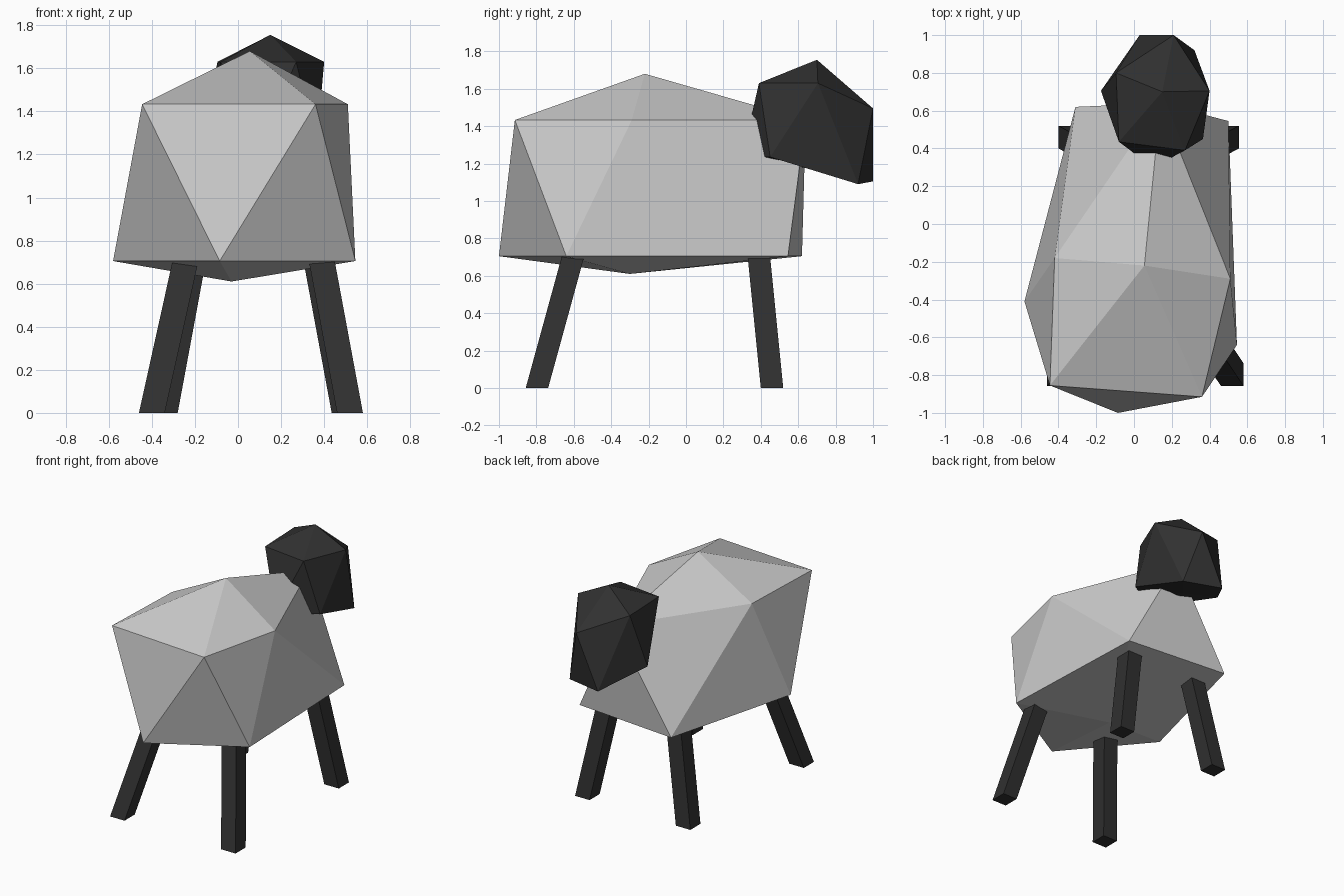
import bpy, bmesh

if "Cube" in bpy.data.objects:
    bpy.data.objects.remove(bpy.data.objects["Cube"])

dark = bpy.data.materials.new("dark")
dark.diffuse_color = (0.03, 0.03, 0.03, 1)
dark.use_nodes = True
dark.node_tree.nodes["Principled BSDF"].inputs["Base Color"].default_value = dark.diffuse_color


def finish(name, bm, mat=None):
    bmesh.ops.recalc_face_normals(bm, faces=bm.faces)
    me = bpy.data.meshes.new(name)
    bm.to_mesh(me)
    bm.free()
    ob = bpy.data.objects.new(name, me)
    bpy.context.collection.objects.link(ob)
    if mat:
        me.materials.append(mat)
    return ob


def rough_icosahedron(name, top, upper, lower, bottom, mat=None):
    """Hand-shaped icosahedron: two poles and two staggered rings of five."""
    bm = bmesh.new()
    t, b = bm.verts.new(top), bm.verts.new(bottom)
    u = [bm.verts.new(p) for p in upper]
    l = [bm.verts.new(p) for p in lower]
    for i in range(5):
        j = (i + 1) % 5
        bm.faces.new((t, u[i], u[j]))
        bm.faces.new((u[i], l[i], u[j]))
        bm.faces.new((l[i], l[j], u[j]))
        bm.faces.new((b, l[j], l[i]))
    return finish(name, bm, mat)


def leg(name, foot, hip, w=0.12):
    """Square post leaning from foot centre to hip centre."""
    bm = bmesh.new()
    bmesh.ops.create_cube(bm, size=1)
    z_top = 0.70
    for v in bm.verts:
        c, z = (hip, z_top) if v.co.z > 0 else (foot, 0)
        v.co = (c[0] + v.co.x * w, c[1] + v.co.y * w, z)
    return finish(name, bm, dark)


# Woolly body
rough_icosahedron(
    "body", (0.055, -0.22, 1.68),
    [(x, y, 1.433) for x, y in
     [(0.51, -0.29), (0.14, 0.64), (-0.42, -0.18), (-0.445, -0.855), (0.36, -0.915)]],
    [(x, y, 0.705) for x, y in
     [(0.50, 0.545), (-0.31, 0.62), (-0.58, -0.41), (-0.085, -1.0), (0.545, -0.64)]],
    (-0.03, -0.30, 0.61))

# Head
rough_icosahedron(
    "head", (0.15, 0.70, 1.755),
    [(0.40, 0.705, 1.63), (0.21, 1.0, 1.495), (-0.095, 0.80, 1.63),
     (-0.08, 0.435, 1.63), (0.27, 0.39, 1.63)],
    [(0.32, 0.92, 1.09), (0.03, 1.0, 1.105), (-0.175, 0.705, 1.235),
     (0.10, 0.30, 1.235), (0.365, 0.45, 1.235)],
    (0.12, 0.68, 1.17), dark)

# Legs
leg("front_leg_left", (-0.40, -0.797), (-0.245, -0.605))
leg("front_leg_right", (0.52, -0.797), (0.39, -0.605))
leg("back_leg_left", (-0.34, 0.46), (-0.21, 0.39))
leg("back_leg_right", (0.495, 0.46), (0.365, 0.39))
